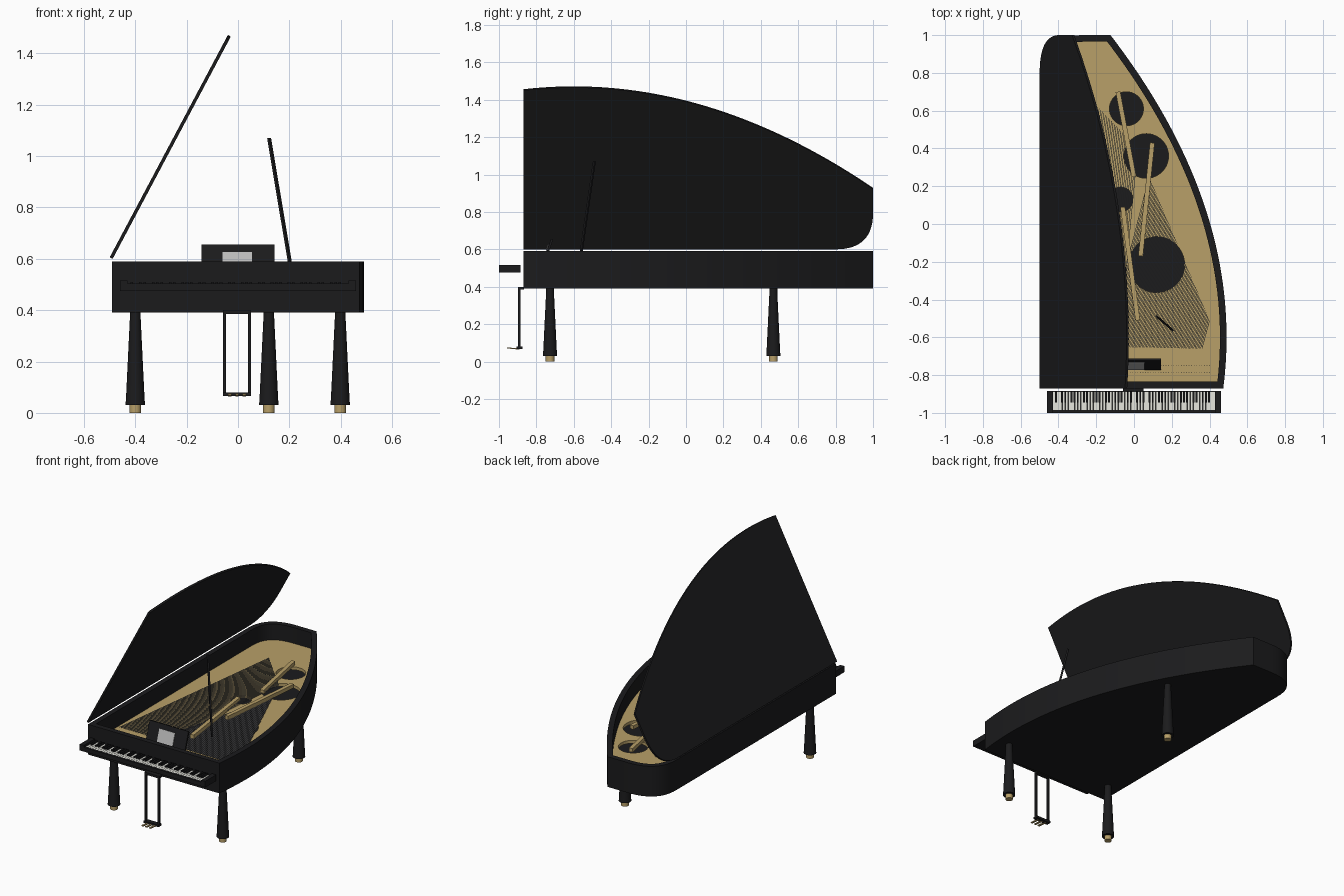
import bpy, bmesh, math
from mathutils import Vector, Matrix

if "Cube" in bpy.data.objects:
    bpy.data.objects.remove(bpy.data.objects["Cube"])


def material(name, rgb):
    m = bpy.data.materials.new(name)
    m.diffuse_color = (*rgb, 1)
    m.use_nodes = True
    m.node_tree.nodes["Principled BSDF"].inputs["Base Color"].default_value = m.diffuse_color
    return m


BLACK = material("black lacquer", (0.011, 0.011, 0.012))
GOLD = material("gold", (0.48, 0.35, 0.14))
STEEL = material("steel", (0.16, 0.16, 0.17))
IVORY = material("ivory", (0.8, 0.8, 0.74))
PAPER = material("paper", (0.5, 0.5, 0.5))


def finish(name, bm, mat):
    bmesh.ops.recalc_face_normals(bm, faces=bm.faces)
    me = bpy.data.meshes.new(name)
    bm.to_mesh(me)
    bm.free()
    me.materials.append(mat)
    ob = bpy.data.objects.new(name, me)
    bpy.context.collection.objects.link(ob)
    return ob


def smooth(ob):
    bpy.ops.object.select_all(action='DESELECT')
    ob.select_set(True)
    bpy.context.view_layer.objects.active = ob
    bpy.ops.object.shade_smooth_by_angle(angle=math.radians(30))


def add_box(bm, lo, hi):
    lo, hi = Vector(lo), Vector(hi)
    m = Matrix.Translation((lo + hi) / 2) @ Matrix.Diagonal((*(hi - lo), 1))
    bmesh.ops.create_cube(bm, size=1, matrix=m)


def add_beam(bm, a, b, w, h):
    a, b = Vector(a), Vector(b)
    d = b - a
    rot = d.to_track_quat('Y', 'Z').to_matrix().to_4x4()
    m = Matrix.Translation((a + b) / 2) @ rot @ Matrix.Diagonal((w, d.length, h, 1))
    bmesh.ops.create_cube(bm, size=1, matrix=m)


def boxes(name, mat, items):
    bm = bmesh.new()
    for lo, hi in items:
        add_box(bm, lo, hi)
    return finish(name, bm, mat)


def beams(name, mat, items, w, h):
    bm = bmesh.new()
    for a, b in items:
        add_beam(bm, a, b, w, h)
    return finish(name, bm, mat)


def prism(name, mat, pts, z0, z1):
    bm = bmesh.new()
    f = bm.faces.new([bm.verts.new((x, y, z0)) for x, y in pts])
    ext = bmesh.ops.extrude_face_region(bm, geom=[f], use_keep_orig=True)
    vs = [g for g in ext['geom'] if isinstance(g, bmesh.types.BMVert)]
    bmesh.ops.translate(bm, verts=vs, vec=(0, 0, z1 - z0))
    return finish(name, bm, mat)


def lathe(name, mat, x, y, rings, n=32):
    bm = bmesh.new()
    loops = [[bm.verts.new((x + r * math.cos(k * math.tau / n), y + r * math.sin(k * math.tau / n), z))
              for k in range(n)] for r, z in rings]
    for a, b in zip(loops, loops[1:]):
        for k in range(n):
            bm.faces.new((a[k], a[(k + 1) % n], b[(k + 1) % n], b[k]))
    bm.faces.new(loops[0])
    bm.faces.new(loops[-1])
    ob = finish(name, bm, mat)
    smooth(ob)
    return ob


def lerp(a, b, t):
    return a + (b - a) * t


# Wing-shaped case outline, counter-clockwise from the front left corner
outline = [Vector((-0.49, -0.87))]
for i in range(41):
    y = lerp(-0.87, 1.0, i / 40)
    outline.append(Vector((0.49 - 0.24 * (y + 0.6) ** 2, y)))
p0, p1, p2 = Vector((-0.27, 1)), Vector((-0.49, 1)), Vector((-0.49, 0.8))
for i in range(15):
    t = i / 14
    outline.append(p0 * (1 - t) ** 2 + p1 * 2 * t * (1 - t) + p2 * t * t)


def inset(pts, d):
    out = []
    for i, p in enumerate(pts):
        e1 = (p - pts[i - 1]).normalized()
        e2 = (pts[(i + 1) % len(pts)] - p).normalized()
        n1, n2 = Vector((-e1.y, e1.x)), Vector((-e2.y, e2.x))
        out.append(p + (n1 + n2) * d / (1 + n1.dot(n2)))
    return out


# Case rim and bottom
inner = inset(outline, 0.035)
bm = bmesh.new()
rings = [[bm.verts.new((p.x, p.y, z)) for p in pts]
         for pts, z in ((outline, 0.39), (outline, 0.59), (inner, 0.59), (inner, 0.42))]
n = len(outline)
for a, b in zip(rings, rings[1:]):
    for k in range(n):
        bm.faces.new((a[k], a[(k + 1) % n], b[(k + 1) % n], b[k]))
bm.faces.new(rings[0])
bm.faces.new(rings[-1])
smooth(finish("case", bm, BLACK))

# Gold plate with round holes cut through
plate = prism("plate", GOLD, inset(outline, 0.034), 0.465, 0.485)
holes = bmesh.new()
for x, y, r in ((-0.04, 0.61, 0.09), (0.065, 0.36, 0.118), (0.12, -0.215, 0.148), (-0.07, 0.13, 0.065)):
    bmesh.ops.create_cone(holes, cap_ends=True, segments=40, radius1=r, radius2=r, depth=0.1,
                          matrix=Matrix.Translation((x, y, 0.475)))
cutter = finish("hole_cutter", holes, GOLD)
cutter.hide_render = True
cutter.hide_set(True)
mod = plate.modifiers.new("holes", 'BOOLEAN')
mod.operation, mod.object, mod.solver = 'DIFFERENCE', cutter, 'EXACT'

# Plate braces
beams("plate_braces", GOLD, [((-0.085, 0.70, 0.508), (0.0, 0.25, 0.508)),
                             ((0.097, 0.43, 0.508), (0.035, -0.17, 0.508)),
                             ((-0.06, 0.09, 0.508), (0.02, -0.51, 0.508))], 0.025, 0.025)


# Two fans of strings crossing each other
def fan(name, count, a0, a1, b0, b1, z):
    items = []
    for i in range(count):
        t = i / (count - 1)
        a, b = Vector(a0).lerp(Vector(a1), t), Vector(b0).lerp(Vector(b1), t)
        items.append(((a.x, a.y, z), (b.x, b.y, z)))
    beams(name, STEEL, items, 0.0028, 0.0028)


fan("bass_strings", 34, (-0.42, -0.64), (-0.08, -0.64), (-0.25, 0.68), (0.02, 0.4), 0.502)
fan("treble_strings", 70, (-0.15, -0.65), (0.36, -0.66), (0.08, 0.25), (0.4, -0.51), 0.494)

# Tuning pins
bm = bmesh.new()
for y in (-0.75, -0.785):
    for i in range(60):
        x = lerp(-0.4, 0.4, i / 59)
        add_box(bm, (x - 0.002, y - 0.002, 0.48), (x + 0.002, y + 0.002, 0.5))
finish("tuning_pins", bm, STEEL)

# Raised lid hinged along the left edge
lid = prism("lid", BLACK, [(p.x + 0.49, p.y) for p in outline], 0, 0.013)
lid.matrix_world = Matrix.Translation((-0.488, 0, 0.6)) @ Matrix.Rotation(math.radians(-62), 4, 'Y')
smooth(lid)
beams("lid_prop", BLACK, [((0.204, -0.562, 0.575), (0.121, -0.49, 1.07))], 0.011, 0.011)

# Music stand with sheet
tilt = Vector((0, 0.05, 0.15)).normalized()
foot = Vector((0, -0.768, 0.5))
bm = bmesh.new()
add_beam(bm, foot, foot + tilt * 0.162, 0.285, 0.012)
finish("music_stand", bm, BLACK)
off = Vector((-0.003, -0.009, 0.003))
bm = bmesh.new()
add_beam(bm, foot + off + tilt * 0.02, foot + off + tilt * 0.13, 0.115, 0.004)
finish("music_sheet", bm, PAPER)

# Keyboard tray: bed, front lip, end blocks
boxes("key_bed", BLACK, [((-0.46, -1.0, 0.475), (0.46, -0.885, 0.487)),
                         ((-0.46, -1.0, 0.475), (0.46, -0.985, 0.503))]
      + [((s * 0.445 - 0.015, -1.0, 0.475), (s * 0.445 + 0.015, -0.885, 0.516)) for s in (-1, 1)])

# Keys
kw = 0.86 / 52
boxes("white_keys", IVORY, [((-0.43 + i * kw + 0.0008, -0.984, 0.487), (-0.43 + (i + 1) * kw - 0.0008, -0.886, 0.5))
                            for i in range(52)])
blacks = [-0.43 + (i + 1) * kw for i in range(51) if i % 7 in (0, 2, 3, 5, 6)]
boxes("black_keys", BLACK, [((x - 0.005, -0.945, 0.495), (x + 0.005, -0.886, 0.51)) for x in blacks])

# Legs with brass casters
for name, x, y in (("front_left", -0.4, -0.727), ("front_right", 0.398, -0.727), ("back", 0.12, 0.467)):
    lathe(name + "_leg", BLACK, x, y, [(0.038, 0.03), (0.036, 0.06), (0.021, 0.37), (0.021, 0.395)])
    lathe(name + "_caster", GOLD, x, y, [(0.023, 0.0), (0.023, 0.032)])

# Pedal lyre
boxes("pedal_lyre", BLACK, [((x - 0.006, -0.897, 0.07), (x + 0.006, -0.884, 0.39)) for x in (-0.052, 0.045)]
      + [((-0.058, -0.905, 0.066), (0.051, -0.874, 0.08)), ((-0.058, -0.897, 0.385), (0.051, -0.865, 0.4))])
beams("pedals", GOLD, [((x, -0.89, 0.067), (x, -0.957, 0.073)) for x in (-0.032, -0.004, 0.024)], 0.013, 0.006)
